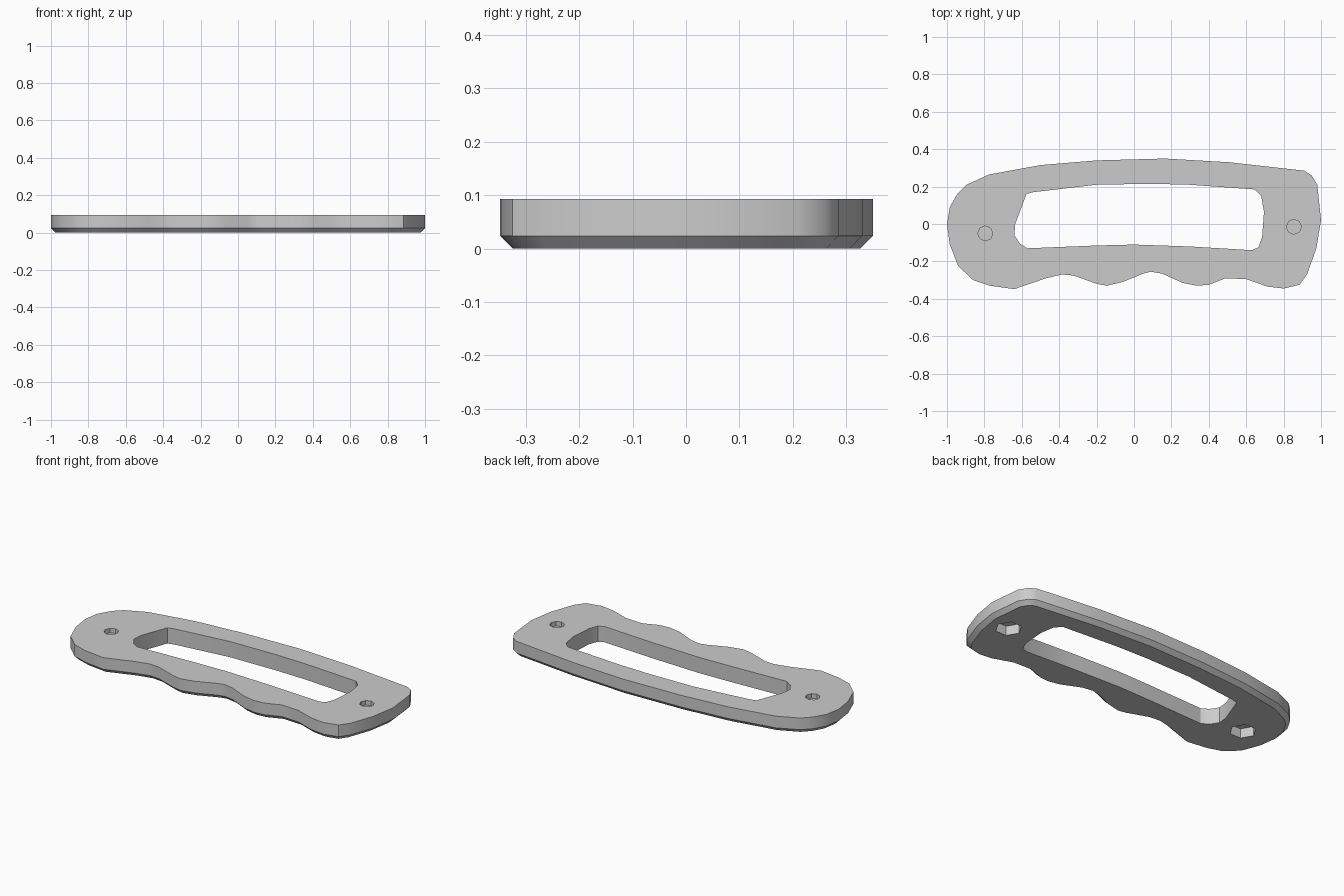
import bpy, bmesh, math
from mathutils import Vector

cube = bpy.data.objects.get("Cube")
if cube:
    bpy.data.objects.remove(cube, do_unlink=True)

TOP = 0.093
CHAMFER = 0.024

# Outer grip profile, clockwise from the rounded end
outline = [
    (-1, 0), (-.985, .09), (-.945, .16), (-.895, .21), (-.775, .265),
    (-.5, .315), (-.2, .34), (.165, .35), (.51, .33), (.91, .285),
    (.95, .26), (.98, .21), (1, .02), (.975, -.13), (.925, -.27),
    (.885, -.325), (.8, -.345), (.715, -.335), (.6, -.295), (.49, -.29),
    (.4, -.325), (.335, -.33), (.26, -.315), (.15, -.265), (.09, -.255),
    (.05, -.265), (-.06, -.31), (-.145, -.33), (-.2, -.32), (-.325, -.275),
    (-.385, -.27), (-.47, -.29), (-.64, -.348), (-.77, -.33), (-.86, -.3),
    (-.94, -.225), (-.985, -.11)]

# Finger opening profile
opening = [
    (-.64, -.06), (-.635, 0), (-.575, .16), (-.54, .17), (-.2, .21),
    (.09, .215), (.295, .21), (.645, .185), (.68, .15), (.695, .065),
    (.685, -.07), (.665, -.125), (.63, -.14), (.295, -.12), (0, -.11),
    (-.2, -.115), (-.57, -.13), (-.61, -.105)]

bolt_centres = [(-.795, -.05), (.855, -.015)]


def inset(points, distance):
    """Move a clockwise profile inward along its corner normals."""
    result = []
    for i, point in enumerate(points):
        here = Vector(point)
        before = (here - Vector(points[i - 1])).normalized()
        after = (Vector(points[(i + 1) % len(points)]) - here).normalized()
        along = (before + after).normalized()
        result.append(here + Vector((along.y, -along.x)) * distance)
    return result


def polygon(centre, radius, sides):
    steps = [math.tau * i / sides for i in range(sides)]
    return [(centre[0] + radius * math.cos(a), centre[1] + radius * math.sin(a))
            for a in steps]


bm = bmesh.new()


def ring(points, z):
    verts = [bm.verts.new((p[0], p[1], z)) for p in points]
    edges = [bm.edges.new((verts[i - 1], v)) for i, v in enumerate(verts)]
    return verts, edges


def bridge(lower, upper):
    for i in range(len(lower[0])):
        bm.faces.new((lower[0][i - 1], lower[0][i], upper[0][i], upper[0][i - 1]))


def cap(rings, normal):
    edges = [edge for r in rings for edge in r[1]]
    bmesh.ops.triangle_fill(bm, edges=edges, use_beauty=True, normal=normal)


# Outer wall with the chamfer under it
base = ring(inset(outline, CHAMFER), 0)
shoulder = ring(outline, CHAMFER)
rim = ring(outline, TOP)
bridge(base, shoulder)
bridge(shoulder, rim)

# Straight wall of the finger opening
opening_low, opening_high = ring(opening, 0), ring(opening, TOP)
bridge(opening_low, opening_high)

bottom_rings, top_rings = [base, opening_low], [rim, opening_high]


# Blind recesses: round bolt seats above, hexagonal nut pockets below
def recess(points, mouth_z, floor_z, rings):
    mouth, floor = ring(points, mouth_z), ring(points, floor_z)
    bridge(floor, mouth)
    bm.faces.new(floor[0])
    rings.append(mouth)


for centre in bolt_centres:
    recess(polygon(centre, .04, 8), TOP, .066, top_rings)
    recess(polygon(centre, .072, 6), 0, .056, bottom_rings)

cap(top_rings, (0, 0, 1))
cap(bottom_rings, (0, 0, -1))
bmesh.ops.recalc_face_normals(bm, faces=bm.faces[:])

mesh = bpy.data.meshes.new("grip_plate")
bm.to_mesh(mesh)
bm.free()
plate = bpy.data.objects.new("grip_plate", mesh)
bpy.context.collection.objects.link(plate)

# Plain grey material
grey = bpy.data.materials.new("plain_grey")
grey.use_nodes = True
colour = (.6, .6, .6, 1)
grey.diffuse_color = colour
grey.node_tree.nodes["Principled BSDF"].inputs["Base Color"].default_value = colour
mesh.materials.append(grey)

# Smooth walls, crisp rims
bpy.context.view_layer.objects.active = plate
plate.select_set(True)
bpy.ops.object.shade_smooth_by_angle(angle=math.radians(30))
